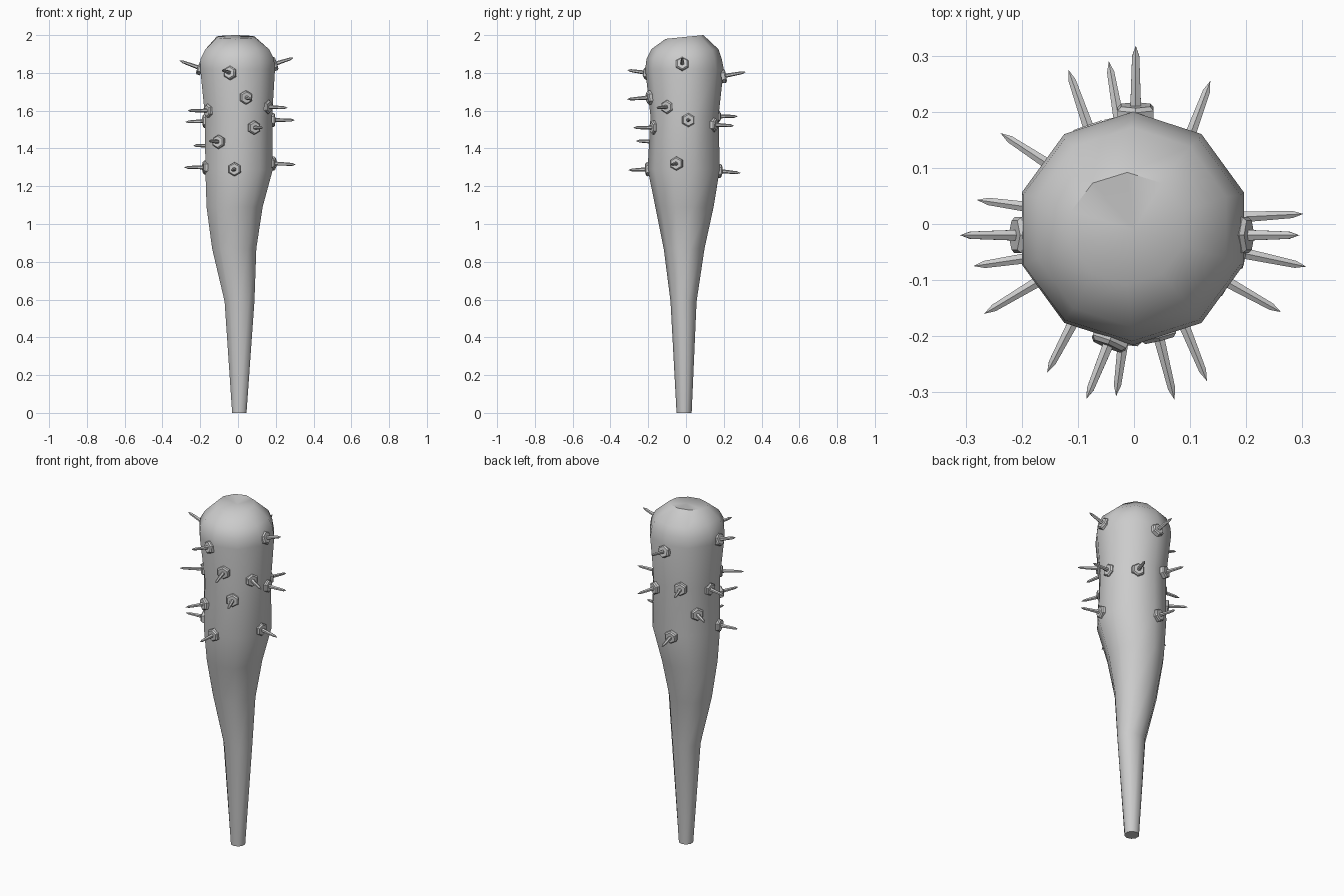
import bpy, bmesh, math
from mathutils import Vector


def rings_mesh(name, rings, sides, tip=None, phase=math.pi / 2):
    """Loft rings (cx, cy, z, rx, ry, tilt_y); cap the base, end at a tip point."""
    bm = bmesh.new()
    loops = []
    for cx, cy, z, rx, ry, tilt in rings:
        loop = []
        for i in range(sides):
            a = phase + 2 * math.pi * i / sides
            loop.append(bm.verts.new((cx + rx * math.cos(a), cy + ry * math.sin(a),
                                      z + tilt * math.sin(a))))
        loops.append(loop)
    bm.faces.new(loops[0][::-1])
    for lo, hi in zip(loops, loops[1:]):
        for i in range(sides):
            j = (i + 1) % sides
            bm.faces.new((lo[i], lo[j], hi[j], hi[i]))
    if tip is None:
        bm.faces.new(loops[-1])
    else:
        t = bm.verts.new(tip)
        for i in range(sides):
            bm.faces.new((loops[-1][i], loops[-1][(i + 1) % sides], t))
    mesh = bpy.data.meshes.new(name)
    bm.to_mesh(mesh)
    bm.free()
    ob = bpy.data.objects.new(name, mesh)
    bpy.context.collection.objects.link(ob)
    return ob


def smooth(ob, angle):
    bpy.ops.object.select_all(action='DESELECT')
    ob.select_set(True)
    bpy.context.view_layer.objects.active = ob
    bpy.ops.object.shade_smooth_by_angle(angle=math.radians(angle))


# Ten-sided wooden club body, slightly crooked
club = rings_mesh("club_body", [
    (0.007, -0.010, 0.00, 0.040, 0.040, 0),
    (0.008, -0.013, 0.59, 0.083, 0.069, 0),
    (-0.020, -0.010, 0.87, 0.123, 0.108, 0),
    (-0.018, -0.008, 1.09, 0.156, 0.154, 0),
    (0.006, -0.012, 1.29, 0.188, 0.191, 0),
    (0.003, -0.008, 1.57, 0.187, 0.180, 0),
    (-0.002, -0.008, 1.82, 0.208, 0.208, 0),
    (-0.004, -0.010, 1.875, 0.204, 0.199, 0),
    (-0.004, -0.006, 1.925, 0.177, 0.178, 0),
    (-0.012, -0.008, 1.99, 0.105, 0.100, 0.010),
], 10, tip=(0, -0.01, 1.988))
smooth(club, 50)

# Spikes: where each leaves the wood, and its tip
SPIKES = [
    # front
    ((-0.042, -0.205, 1.80), (-0.085, -0.312, 1.815)),
    ((0.042, -0.193, 1.67), (0.072, -0.313, 1.66)),
    ((0.085, -0.170, 1.51), (0.130, -0.280, 1.51)),
    ((-0.102, -0.163, 1.435), (-0.155, -0.265, 1.44)),
    ((-0.018, -0.200, 1.29), (-0.032, -0.307, 1.285)),
    # right
    ((0.192, -0.020, 1.847), (0.295, -0.020, 1.88)),
    ((0.157, -0.098, 1.62), (0.262, -0.157, 1.615)),
    ((0.182, 0.012, 1.55), (0.302, 0.018, 1.55)),
    ((0.185, -0.050, 1.32), (0.307, -0.076, 1.315)),
    # back
    ((0.003, 0.198, 1.783), (0.003, 0.318, 1.805)),
    ((-0.078, 0.163, 1.57), (-0.117, 0.275, 1.57)),
    ((-0.025, 0.175, 1.28), (-0.045, 0.290, 1.27)),
    ((0.096, 0.148, 1.525), (0.136, 0.255, 1.52)),
    # left
    ((-0.200, -0.020, 1.825), (-0.310, -0.020, 1.865)),
    ((-0.155, -0.093, 1.60), (-0.267, -0.160, 1.60)),
    ((-0.172, 0.028, 1.545), (-0.280, 0.043, 1.54)),
    ((-0.140, 0.098, 1.415), (-0.238, 0.162, 1.415)),
    ((-0.172, -0.058, 1.30), (-0.286, -0.075, 1.30)),
]

for n, (base, tip) in enumerate(SPIKES, 1):
    base, tip = Vector(base), Vector(tip)
    axis = tip - base
    length = axis.length
    rot = axis.to_track_quat('Z', 'Y')
    # hexagonal collar
    collar = rings_mesh(f"spike_collar_{n}", [
        (0, 0, -0.012, 0.037, 0.037, 0),
        (0, 0, 0.007, 0.037, 0.037, 0),
        (0, 0, 0.014, 0.030, 0.030, 0)], 6)
    # tapered shaft with a pointed end
    shaft = rings_mesh(f"spike_{n}", [
        (0, 0, -0.015, 0.012, 0.012, 0),
        (0, 0, length - 0.020, 0.0075, 0.0075, 0)], 6, tip=(0, 0, length))
    for ob in (collar, shaft):
        ob.rotation_mode = 'QUATERNION'
        ob.rotation_quaternion = rot
        ob.location = base
        smooth(ob, 30)
